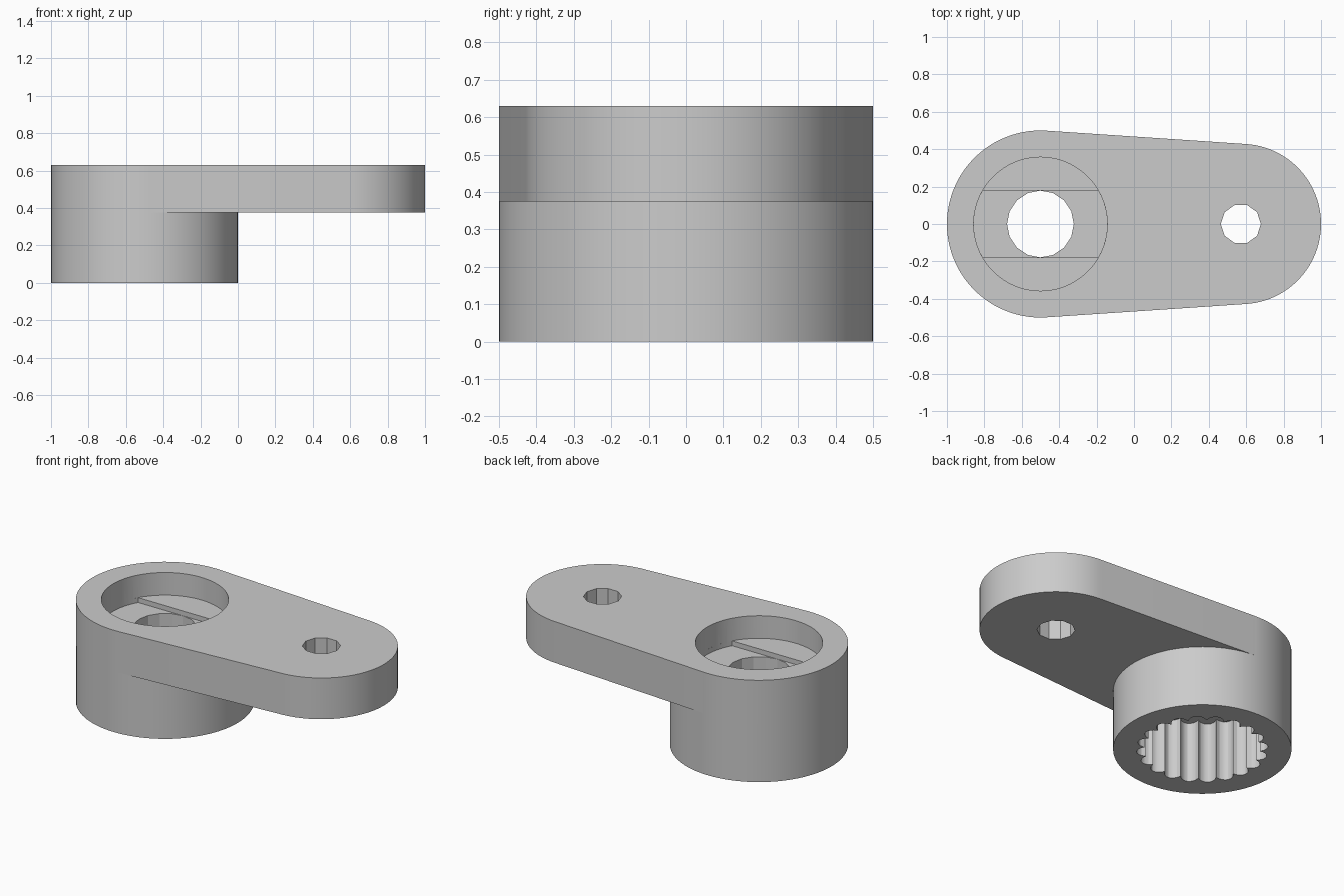
import bpy, bmesh, math

if "Cube" in bpy.data.objects:
    bpy.data.objects.remove(bpy.data.objects["Cube"])

U = 1 / 28                      # one design unit in scene units
HUB, TIP = -0.5, -0.5 + 30 * U  # x of the hub axis and of the tip axis
TOP, ARM_Z = 0.63, 0.375

grey = bpy.data.materials.new("plain grey")
grey.diffuse_color = (0.6, 0.6, 0.6, 1)
grey.use_nodes = True
grey.node_tree.nodes["Principled BSDF"].inputs["Base Color"].default_value = grey.diffuse_color


def circle(cx, r, n, a0=0.0, a1=2 * math.pi):
    """Points on a circle, or on an arc when angles are given."""
    full = a1 - a0 > 6.28
    steps = n if full else n - 1
    return [(cx + r * math.cos(a0 + (a1 - a0) * i / steps),
             r * math.sin(a0 + (a1 - a0) * i / steps)) for i in range(n)]


def prism(name, outline, z0, z1):
    """Extrude a closed outline from z0 to z1."""
    bm = bmesh.new()
    face = bm.faces.new([bm.verts.new((x, y, z0)) for x, y in outline])
    ext = bmesh.ops.extrude_face_region(bm, geom=[face])
    for v in ext["geom"]:
        if isinstance(v, bmesh.types.BMVert):
            v.co.z = z1
    bmesh.ops.recalc_face_normals(bm, faces=bm.faces)
    me = bpy.data.meshes.new(name)
    bm.to_mesh(me)
    bm.free()
    ob = bpy.data.objects.new(name, me)
    bpy.context.collection.objects.link(ob)
    me.materials.append(grey)
    return ob


def combine(target, other, operation):
    """Apply a boolean and remove the helper."""
    mod = target.modifiers.new(operation, 'BOOLEAN')
    mod.object, mod.operation, mod.solver = other, operation, 'EXACT'
    bpy.context.view_layer.objects.active = target
    bpy.ops.object.modifier_apply(modifier=mod.name)
    bpy.data.objects.remove(other)


# Tapered arm: two arcs joined by their common tangents
tilt = math.asin(2 * U / (30 * U))
t = math.pi / 2 - tilt
arm_outline = (circle(TIP, 12 * U, 49, -t, t)
               + circle(HUB, 14 * U, 53, t, 2 * math.pi - t))
lever = prism("lever_arm", arm_outline, ARM_Z, TOP)

# Round hub below the arm
combine(lever, prism("hub", circle(HUB, 14 * U, 100), 0, TOP), 'UNION')

# Splined socket: scalloped bore open at the bottom
TEETH, SUB = 20, 8
socket = []
for i in range(TEETH * SUB):
    a = 2 * math.pi * i / (TEETH * SUB)
    r = 0.325 + 0.045 * math.sin(math.pi * (i % SUB) / SUB) ** 0.7
    socket.append((HUB + r * math.cos(a), r * math.sin(a)))

# Bridge slot: a strip of the screw recess, cut slightly deeper
w, R = 5 * U, 10 * U
s = math.asin(w / R)
slot = (circle(HUB, R, 13, -s, s)
        + circle(HUB, R, 13, math.pi - s, math.pi + s))

cuts = [
    ("socket", socket, -0.1, 0.375),
    ("screw_hole", circle(HUB, 5 * U, 16), 0.3, 0.55),
    ("slot", slot, 0.46, 0.55),
    ("recess", circle(HUB, R, 100), 0.49, 0.8),
    ("tip_hole", circle(TIP, 3 * U, 10), 0.2, 0.8),
]
for name, outline, z0, z1 in cuts:
    combine(lever, prism(name, outline, z0, z1), 'DIFFERENCE')

# Smooth round walls, keep corners and coarse holes faceted
bpy.ops.object.select_all(action='DESELECT')
lever.select_set(True)
bpy.context.view_layer.objects.active = lever
bpy.ops.object.shade_smooth_by_angle(angle=math.radians(20))
